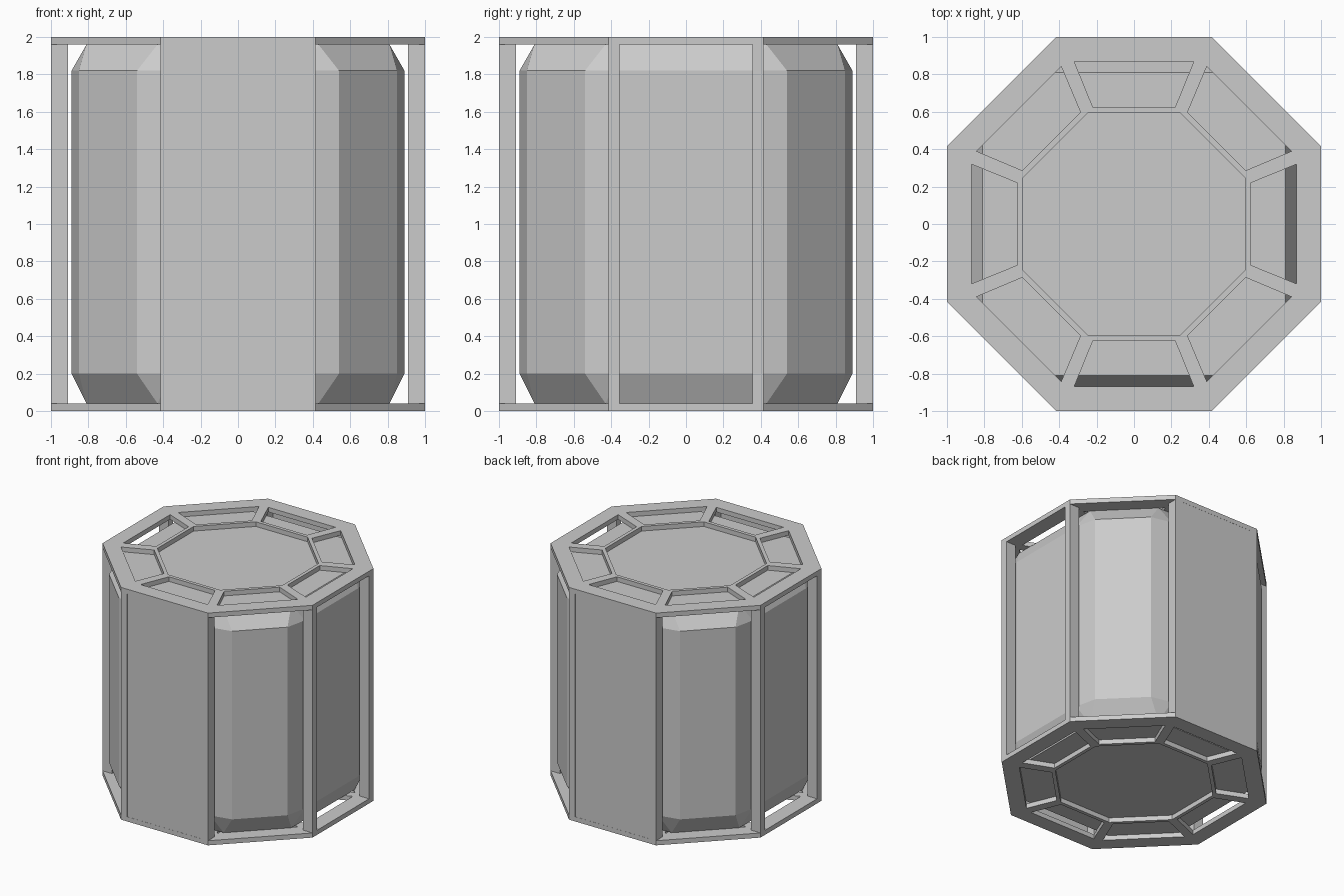
import bpy, bmesh, math
from mathutils import Matrix, Vector

if "Cube" in bpy.data.objects:
    bpy.data.objects.remove(bpy.data.objects["Cube"], do_unlink=True)

grey = bpy.data.materials.new("light_grey")
grey.use_nodes = True
COLOUR = (0.6, 0.6, 0.6, 1)
grey.diffuse_color = COLOUR
grey.node_tree.nodes["Principled BSDF"].inputs["Base Color"].default_value = COLOUR

HEIGHT, PLATE = 2.0, 0.04
CORNER = math.tan(math.pi / 8)


def finish(bm, name):
    bmesh.ops.recalc_face_normals(bm, faces=bm.faces)
    mesh = bpy.data.meshes.new(name)
    bm.to_mesh(mesh)
    bm.free()
    mesh.materials.append(grey)
    obj = bpy.data.objects.new(name, mesh)
    bpy.context.collection.objects.link(obj)
    return obj


def turn(point, step):
    """Rotate a point about z by eighths of a turn."""
    return Matrix.Rotation(step * math.pi / 4, 3, 'Z') @ Vector(point)


def box(name, low, high, step=0):
    bm = bmesh.new()
    bmesh.ops.create_cube(bm, size=1)
    for v in bm.verts:
        v.co = turn([lo if c < 0 else hi for c, lo, hi in zip(v.co, low, high)], step)
    return finish(bm, name)


# Octagonal end plates: eight spoked windows around a central opening
def end_plate(name, z):
    bm = bmesh.new()
    rings = [(1, CORNER), (0.87, 0.32), (0.625, 0.22), (0.595, 0.595 * CORNER)]
    for step in range(8):
        right = [turn((r, -w, z), step) for r, w in rings]
        left = [turn((r, w, z), step) for r, w in rings]
        quads = [(right[i], left[i], left[i + 1], right[i + 1]) for i in (0, 2)]
        quads += [tuple(right), tuple(left)]
        for quad in quads:
            bm.faces.new([bm.verts.new(p) for p in quad])
    bmesh.ops.remove_doubles(bm, verts=bm.verts, dist=0.001)
    bmesh.ops.recalc_face_normals(bm, faces=bm.faces)
    new = bmesh.ops.extrude_face_region(bm, geom=bm.faces[:], use_keep_orig=True)
    moved = [g for g in new["geom"] if isinstance(g, bmesh.types.BMVert)]
    bmesh.ops.translate(bm, verts=moved, vec=(0, 0, PLATE))
    return finish(bm, name)


end_plate("bottom_plate", 0)
end_plate("top_plate", HEIGHT - PLATE)

# Chamfered tank with tapered ends
bm = bmesh.new()
for step in (0, 2, 4, 6):
    for side in (-1, 1):
        for z in (0.2, HEIGHT - 0.18):
            bm.verts.new(turn((0.89, side * 0.36, z), step))
            bm.verts.new(turn((0.85, side * 0.54, z), step))
        for z in (PLATE, HEIGHT - PLATE):
            bm.verts.new(turn((0.81, side * 0.43, z), step))
bmesh.ops.convex_hull(bm, input=bm.verts[:])
bmesh.ops.dissolve_limit(bm, angle_limit=0.02, verts=bm.verts[:], edges=bm.edges[:])
finish(bm, "tank")

# Corner posts beside each of the four main sides
for step in (0, 2, 4, 6):
    for side, label in ((-1, "right"), (1, "left")):
        ys = sorted((side * 0.355, side * CORNER))
        box(f"post_{step // 2}_{label}", (0.91, ys[0], PLATE),
            (1, ys[1], HEIGHT - PLATE), step)

# Flat front and back panels
for step, name in ((6, "front_panel"), (2, "back_panel")):
    box(name, (0.985, -CORNER, PLATE), (0.999, CORNER, HEIGHT - PLATE), step)
